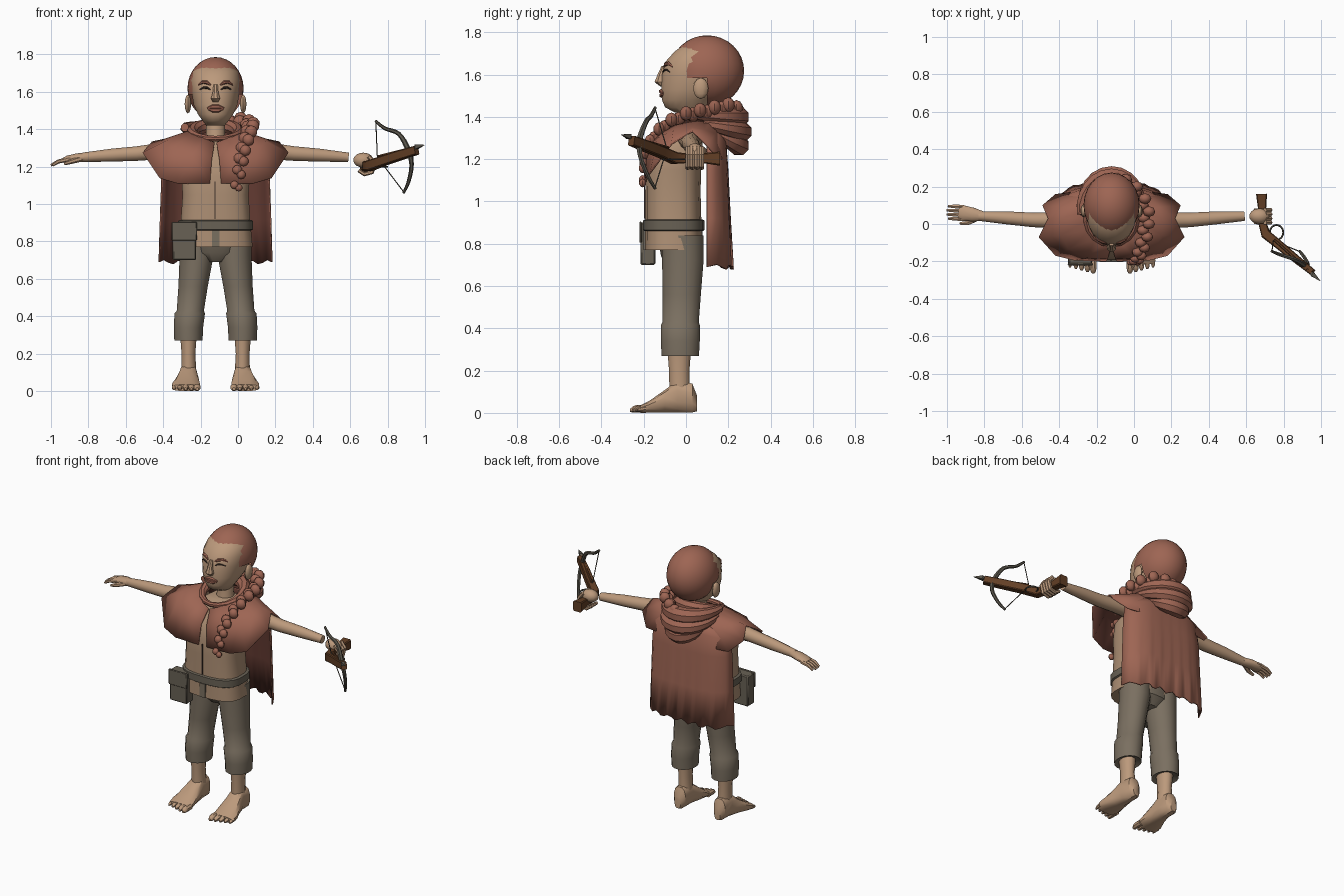
import bpy, bmesh, math
from mathutils import Vector

if "Cube" in bpy.data.objects:
    bpy.data.objects.remove(bpy.data.objects["Cube"], do_unlink=True)

X, Y, Z = Vector((1, 0, 0)), Vector((0, 1, 0)), Vector((0, 0, 1))
MID = -0.12  # the body's own centre line
made = []


def material(name, *rgb):
    m = bpy.data.materials.new(name)
    m.use_nodes = True
    m.diffuse_color = (*rgb, 1)
    m.node_tree.nodes["Principled BSDF"].inputs["Base Color"].default_value = (*rgb, 1)
    return m


rust = material("rust", .34, .13, .087)
lining = material("dark rust lining", .13, .045, .033)
skin = material("skin", .5, .32, .2)
tunic_tan = material("tunic tan", .42, .275, .175)
trouser_grey = material("trouser grey", .195, .16, .118)
leather = material("grey leather", .14, .12, .09)
wood = material("dark wood", .125, .05, .019)
metal = material("dull metal", .1, .09, .07)
dark = material("dark line", .05, .032, .024)


def finish(name, bm, mats, x0=MID, mirror=False, recalc=True):
    if recalc:
        bmesh.ops.recalc_face_normals(bm, faces=bm.faces)
    mesh = bpy.data.meshes.new(name)
    bm.to_mesh(mesh)
    bm.free()
    for m in mats:
        mesh.materials.append(m)
    ob = bpy.data.objects.new(name, mesh)
    bpy.context.collection.objects.link(ob)
    ob.location.x = x0
    if mirror:
        ob.modifiers.new("Mirror", "MIRROR")
    made.append(ob)
    return ob


def spline(pts, k, closed=False):
    """Catmull-Rom points through pts, k per span."""
    n, out = len(pts), []
    get = lambda i: Vector(pts[i % n] if closed else pts[min(max(i, 0), n - 1)])
    for i in range(n if closed else n - 1):
        p, q, r, s = (get(i + j) for j in (-1, 0, 1, 2))
        for j in range(k):
            u = j / k
            out.append(q + (r - p) * u / 2 + (p * 2 - q * 5 + r * 4 - s) * u * u / 2
                       + (q * 3 - p - r * 3 + s) * u ** 3 / 2)
    return out if closed else out + [get(n - 1)]


def tube(name, pts, mat, a=Y, t=None, n=12, sq=2, k=1, closed=False, **kw):
    """Loft of rings (x, y, z, radius along a, other radius)."""
    pts = [tuple(p) if len(p) > 4 else (*p, p[3]) for p in pts]
    pts = spline(pts, k, closed) if k > 1 else [Vector(p) for p in pts]
    bm, rings, m = bmesh.new(), [], len(pts)
    for i, p in enumerate(pts):
        lo, hi = ((i - 1) % m, (i + 1) % m) if closed else (max(i - 1, 0), min(i + 1, m - 1))
        d = t or (pts[hi].to_3d() - pts[lo].to_3d()).normalized()
        u = (a - d * a.dot(d)).normalized()
        w = d.cross(u)
        ring = []
        for j in range(n):
            ang = 2 * math.pi * (j + .5) / n
            c, s = math.cos(ang), math.sin(ang)
            c, s = (math.copysign(abs(v) ** (2 / sq), v) for v in (c, s))
            ring.append(bm.verts.new(p.to_3d() + u * c * p[3] + w * s * p[4]))
        rings.append(ring)
    for i in range(m if closed else m - 1):
        r, q = rings[i], rings[(i + 1) % m]
        for j in range(n):
            h = (j + 1) % n
            bm.faces.new((r[j], r[h], q[h], q[j]))
    if not closed:
        bm.faces.new(rings[0])
        bm.faces.new(rings[-1])
    return finish(name, bm, [mat], **kw)


def ball(name, loc, size, mat, keep=None, seg=14, **kw):
    bm = bmesh.new()
    bmesh.ops.create_uvsphere(bm, u_segments=seg, v_segments=seg * 2 // 3, radius=1)
    for v in bm.verts:
        v.co = Vector(c + s * e for c, s, e in zip(loc, size, v.co))
    if keep:
        gone = [f for f in bm.faces if not keep(f.calc_center_median())]
        bmesh.ops.delete(bm, geom=gone, context="FACES")
    return finish(name, bm, [mat], **kw)


def box(name, loc, size, mat, bevel=0.0, **kw):
    bm = bmesh.new()
    bmesh.ops.create_cube(bm, size=1)
    for v in bm.verts:
        v.co = Vector(c + s * e for c, s, e in zip(loc, size, v.co))
    if bevel:
        bmesh.ops.bevel(bm, geom=bm.edges[:], offset=bevel, segments=1, affect="EDGES")
    return finish(name, bm, [mat], **kw)


def sheet(name, rows, mirror=False):
    """Thin cloth with a dark lining."""
    bm = bmesh.new()
    g = [[bm.verts.new(p) for p in row] for row in rows]
    for r, q in zip(g, g[1:]):
        for j in range(len(r) - 1):
            bm.faces.new((r[j], r[j + 1], q[j + 1], q[j]))
    ob = finish(name, bm, [rust, lining], mirror=mirror, recalc=False)
    s = ob.modifiers.new("Thickness", "SOLIDIFY")
    s.thickness, s.offset, s.material_offset = .008, -1, 1


# Head: height, front, back, half width
skull = [(1.42, -.05, .09, .05), (1.445, -.1, .11, .07), (1.48, -.115, .13, .095),
         (1.53, -.118, .2, .118), (1.6, -.115, .24, .13), (1.66, -.1, .25, .135),
         (1.71, -.055, .23, .122), (1.75, .0, .19, .08)]
tube("head", [(0, (f + b) / 2, z, w, (b - f) / 2) for z, f, b, w in skull], skin, a=X, t=Z, n=20, sq=2.2)


def on_face(x, z, out=0.0):
    for lo, hi in zip(skull, skull[1:]):
        if lo[0] <= z <= hi[0]:
            u = (z - lo[0]) / (hi[0] - lo[0])
            f, b, w = (lo[i] + (hi[i] - lo[i]) * u for i in (1, 2, 3))
            return (x, (f + b) / 2 - (b - f) / 2 * (1 - abs(x / w) ** 2.2) ** (1 / 2.2) - out, z)


def feature(name, line, r, mat, out=0.0, **kw):
    tube(name, [(*on_face(x, z, out), s * r, s * r) for (x, z), s in zip(line, (.4, 1, 1, .4))],
         mat, n=6, **kw)


feature("eyebrow", [(.025, 1.637), (.045, 1.65), (.07, 1.652), (.092, 1.638)], .01, rust, mirror=True)
feature("eyelid", [(.028, 1.612), (.045, 1.622), (.065, 1.622), (.085, 1.612)], .006, dark, mirror=True)
feature("upper_lip", [(-.045, 1.512), (-.015, 1.521), (.015, 1.521), (.045, 1.512)], .012, rust)
feature("lower_lip", [(-.04, 1.508), (-.015, 1.502), (.015, 1.502), (.04, 1.508)], .012, rust)
tube("nose", [(0, -.105, 1.64, .012, .012), (0, -.118, 1.6, .016, .018), (0, -.125, 1.565, .026, .026),
              (0, -.11, 1.545, .016, .014)], skin, a=X, t=Z, n=8)
ball("ear", (.148, .07, 1.535), (.018, .036, .05), skin, mirror=True, seg=10)
tube("neck", [(0, .04, 1.3, .065), (0, .04, 1.38, .052), (0, .045, 1.47, .055)], skin, a=X, t=Z)
ball("hair", (0, .1, 1.618), (.15, .175, .168), rust, seg=24,
     keep=lambda c: c.z > 1.705 or (c.y > -.01 and c.z > 1.58) or c.y > .1)

# Braid wrapping round the neck to the front of the left shoulder
braid = spline([(.04, .25, 1.43), (.12, .2, 1.45), (.18, .1, 1.43), (.185, 0, 1.41), (.17, -.1, 1.36),
                (.145, -.17, 1.28), (.13, -.2, 1.19), (.11, -.205, 1.08)], 3)
for i, p in enumerate(braid):
    r = .036 - .016 * (i / (len(braid) - 1)) ** 3
    side = .014 if i % 2 else -.014
    ball("braid_strand", p + Vector((side, 0, side / 2)), (r, r * .85, r), rust, seg=8)

# Tunic, belt and pouch
body = [(0, -.06, .77, .2, .135), (0, -.06, .9, .188, .134), (0, -.062, 1.05, .178, .132),
        (0, -.06, 1.15, .185, .133), (0, -.045, 1.25, .19, .125), (0, -.01, 1.32, .15, .09),
        (0, .02, 1.36, .08, .07)]
tube("tunic", body, tunic_tan, a=X, t=Z, n=20, sq=2.8)
tube("belt", [(0, -.058, z, w, w - .055) for z, w in
              ((.86, .195), (.865, .202), (.91, .202), (.915, .193))], leather, a=X, t=Z, n=20, sq=2.8)
box("tunic_slit", (0, -.196, .815), (.04, .008, .09), trouser_grey)
box("tunic_seam", (-.003, -.196, 1.02), (.005, .006, .2), dark)
box("pouch", (-.167, -.18, .8), (.125, .07, .2), leather, .006)
box("pouch_flap", (-.167, -.215, .855), (.135, .012, .1), leather, .004)

# Trousers with rolled cuffs, shins, feet and toes
tube("trouser_seat", [(0, -.02, .69, .06, .06), (0, -.02, .74, .17, .1), (0, -.03, .86, .18, .11)],
     trouser_grey, a=X, t=Z, n=16)
tube("trouser_leg", [(.1, -.015, .84, .095, .1), (.102, -.015, .72, .092, .1), (.12, -.02, .56, .08, .092),
                     (.135, -.025, .43, .074, .087), (.138, -.027, .415, .083, .094),
                     (.145, -.027, .34, .08, .094), (.145, -.027, .27, .077, .09),
                     (.145, -.027, .285, .05, .06)], trouser_grey, a=X, t=Z, n=16, mirror=True)
tube("shin", [(.145, -.032, .3, .046, .058), (.145, -.032, .2, .038, .05), (.143, -.03, .1, .042, .05)],
     skin, a=X, t=Z, mirror=True)
tube("foot", [(.145, .052, .045, .022, .038), (.145, .03, .07, .042, .07), (.145, -.04, .078, .046, .078),
              (.15, -.1, .055, .06, .055), (.158, -.17, .03, .076, .03), (.158, -.215, .018, .075, .018)],
     skin, a=X, t=-Y, sq=2.6, mirror=True)
for i in range(5):
    x, r, end = .098 + i * .031, .02 - i * .0018, -.252 + i * .008
    tube("toe", [(x, -.19, .02, r), (x, end + .02, .02, r), (x, end, .016, r * .8), (x, end - .012, .012, r * .4)],
         skin, a=X, t=-Y, n=8, mirror=True)

# Arms and the open right hand
tube("arm", [(.14, .02, 1.3, .06), (.3, .02, 1.283, .045), (.42, .022, 1.27, .04), (.55, .032, 1.262, .036),
             (.71, .042, 1.25, .026)], skin, n=12, mirror=True)
tube("right_palm", [(-.69, .042, 1.25, .027, .025), (-.74, .05, 1.248, .038, .024),
                    (-.79, .058, 1.24, .042, .02), (-.815, .06, 1.232, .036, .014)], skin)
for i in range(4):
    y = .026 + i * .022
    tip = -.872 if i in (0, 3) else -.88
    tube("finger", [(-.79, y, 1.238, .012), (-.84, y + .002, 1.228, .011), (tip, y + .003, 1.207, .007)],
         skin, n=6)
tube("thumb", [(-.72, .03, 1.242, .016), (-.77, .005, 1.228, .013), (-.81, .003, 1.215, .008)], skin, n=6)

# Left fist closed round the grip
ball("left_fist", (.67, .042, 1.235), (.055, .042, .04), skin, x0=0)
for i in range(4):
    y = .008 + i * .022
    tube("grip_finger", [(.7, y, 1.255, .013), (.728, y, 1.22, .013), (.715, y, 1.17, .013),
                         (.675, y, 1.16, .012), (.645, y, 1.18, .01)], skin, n=6, x0=0)

# Shoulder cape: hem, shoulder and neck rows of one half, front slit to back
sheet("shoulder_cape", [
    [(.03, -.2, 1.11), (.2, -.195, 1.11), (.3, -.17, 1.14), (.39, -.07, 1.275), (.34, .03, 1.335),
     (.37, .1, 1.27), (.3, .16, 1.2), (.15, .18, 1.2), (0, .185, 1.2)],
    [(.02, -.188, 1.24), (.13, -.182, 1.26), (.23, -.135, 1.3), (.27, -.06, 1.335), (.27, .03, 1.35),
     (.26, .09, 1.34), (.2, .14, 1.32), (.1, .17, 1.31), (0, .175, 1.31)],
    [(.005, -.13, 1.33), (.06, -.115, 1.35), (.09, -.08, 1.37), (.11, -.03, 1.39), (.12, .03, 1.4),
     (.11, .08, 1.4), (.09, .13, 1.4), (.05, .15, 1.4), (0, .16, 1.4)]], mirror=True)

# Long back cape, curved round the sides with soft pleats and an uneven hem
cape = []
for z, half, top in ((1.36, .2, .15), (1.29, .275, .19), (1.15, .29, .2), (.92, .298, .21), (.69, .305, .222)):
    row = []
    for j in range(25):
        u = j / 12 - 1
        low = max(0, 1 - (z - .69) / .5)
        y = .1 + (top - .1) * (1 - u ** 4) ** .7 + .005 * low * math.sin(j * 2.1)
        row.append((u * half, y, z + (.012 * math.sin(j * 1.7) if z < .7 else -.03 * u * u if z > 1.2 else 0)))
    cape.append(row)
sheet("back_cape", cape)

# Collar and the folded hood hanging behind the neck
loop = []
for i in range(16):
    ang = 2 * math.pi * i / 16
    back = (1 - math.cos(ang)) / 2
    r = .016 + .024 * back
    loop.append((.125 * math.sin(ang), .02 - .13 * math.cos(ang), 1.35 + .07 * back, r, r))
tube("collar", loop, rust, a=Z, n=8, closed=True)
for name, w, y0, z0, y1, z1, r in (("hood_upper_fold", .165, .05, 1.41, .25, 1.4, .05),
                                   ("hood_middle_fold", .16, .08, 1.37, .265, 1.33, .048),
                                   ("hood_lower_fold", .11, .13, 1.34, .25, 1.265, .05)):
    arc = []
    for i in range(-6, 7):
        u = i / 6
        c = math.cos(u * math.pi / 2)
        size = r * (.45 + .55 * c)
        arc.append((w * math.sin(u * math.pi / 2), y0 + (y1 - y0) * c, z0 + (z1 - z0) * c, size, size))
    tube(name, arc, rust, a=Z, n=8)

# Crossbow: stock, bolt, limbs, string and trigger guard
tube("crossbow_stock", [(.682, .16, 1.203, .034, .03), (.685, .08, 1.205, .024, .022),
                        (.688, 0, 1.205, .024, .022), (.705, -.055, 1.205, .028, .026),
                        (.78, -.115, 1.232, .026, .024), (.87, -.19, 1.262, .026, .022),
                        (.955, -.258, 1.288, .024, .018)], wood, a=Z, n=8, sq=8, x0=0)
tube("bolt", [(.75, -.085, 1.255, .007), (.96, -.272, 1.308, .007)], wood, a=Z, n=6, x0=0)
tube("bolt_head", [(.945, -.26, 1.305, .006), (.955, -.269, 1.307, .018), (.998, -.306, 1.316, .001)],
     metal, a=Z, n=4, x0=0)
tube("bow_limbs", [(.735, -.145, 1.445, .007), (.785, -.165, 1.405, .01), (.86, -.19, 1.375, .012),
                   (.91, -.22, 1.29, .015), (.928, -.215, 1.21, .012), (.912, -.18, 1.12, .01),
                   (.885, -.145, 1.06, .007)], metal, n=6, k=4, x0=0)
tube("bow_string", [(.737, -.146, 1.44, .003), (.745, -.09, 1.25, .003), (.886, -.147, 1.065, .003)],
     metal, n=5, x0=0)
ring = [(.762 + .036 * math.cos(i * math.pi / 8), -.045 + .04 * math.sin(i * math.pi / 8), 1.2, .005)
        for i in range(16)]
tube("trigger_guard", ring, metal, a=Z, n=6, closed=True, x0=0)

# Smooth shading that keeps hard edges
bpy.ops.object.select_all(action="DESELECT")
for ob in made:
    ob.select_set(True)
bpy.context.view_layer.objects.active = made[0]
bpy.ops.object.shade_smooth_by_angle(angle=math.radians(38))
